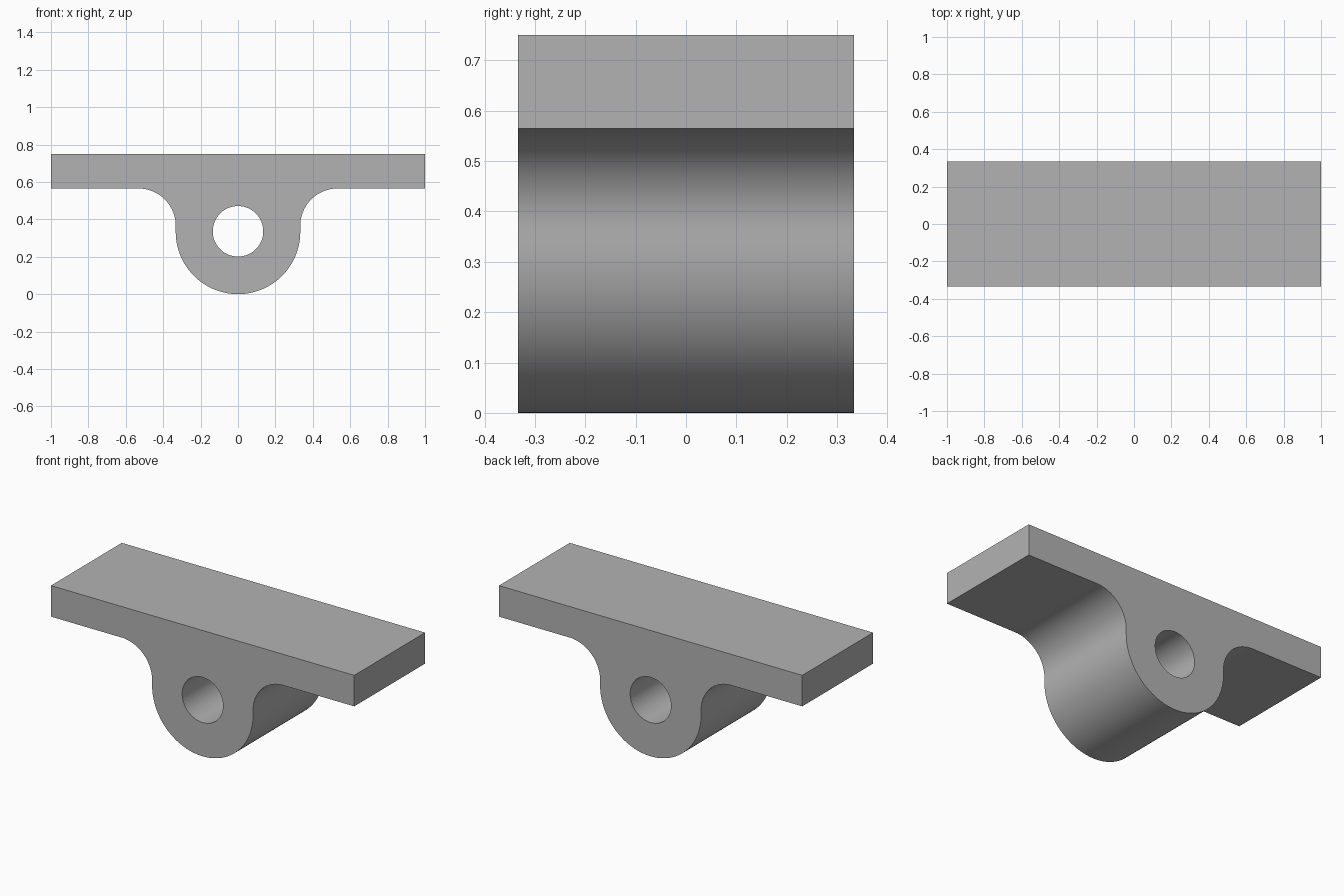
import bpy
import bmesh
from math import cos, sin, pi, radians
from mathutils import Vector

cube = bpy.data.objects.get("Cube")
if cube:
    bpy.data.objects.remove(cube, do_unlink=True)

DEPTH = 0.667
TOP, PLATE_BOTTOM = 0.75, 0.565
BOSS_R, HOLE_R, FILLET_R = 0.333, 0.135, 0.2


def arc(cx, cz, r, start, end, steps):
    """Points along an arc in the front plane, angles in degrees."""
    angles = [radians(start + (end - start) * i / steps) for i in range(steps + 1)]
    return [(cx + r * cos(a), cz + r * sin(a)) for a in angles]


# Right half of the outline: plate end, fillet, then round boss down to its lowest point
half = [(1, TOP), (1, PLATE_BOTTOM)]
half += arc(BOSS_R + FILLET_R, PLATE_BOTTOM - FILLET_R, FILLET_R, 90, 180, 24)
half += arc(0, BOSS_R, BOSS_R, 0, -90, 36)
outline = half + [(-x, z) for x, z in reversed(half[:-1])]
hole = arc(0, BOSS_R + 0.003, HOLE_R, 0, 360, 64)[:-1]

# Fill the outline around the hole and extrude it through the depth
bm = bmesh.new()
edges = []
for loop in (outline, hole):
    verts = [bm.verts.new((x, -DEPTH / 2, z)) for x, z in loop]
    edges += [bm.edges.new((v, verts[i - 1])) for i, v in enumerate(verts)]
bmesh.ops.triangle_fill(bm, edges=edges, use_beauty=True, normal=Vector((0, -1, 0)))
front = bm.faces[:]
back = bmesh.ops.extrude_face_region(bm, geom=front, use_keep_orig=True)
moved = [g for g in back["geom"] if isinstance(g, bmesh.types.BMVert)]
bmesh.ops.translate(bm, verts=moved, vec=(0, DEPTH, 0))
bmesh.ops.recalc_face_normals(bm, faces=bm.faces[:])

mesh = bpy.data.meshes.new("mounting_bracket")
bm.to_mesh(mesh)
bm.free()
bracket = bpy.data.objects.new("mounting_bracket", mesh)
bpy.context.collection.objects.link(bracket)

# Plain grey finish
grey = bpy.data.materials.new("plain_grey")
grey.use_nodes = True
colour = (0.45, 0.45, 0.45, 1)
grey.diffuse_color = colour
grey.node_tree.nodes["Principled BSDF"].inputs["Base Color"].default_value = colour
mesh.materials.append(grey)

# Smooth curved walls with crisp cap edges
bpy.ops.object.select_all(action="DESELECT")
bracket.select_set(True)
bpy.context.view_layer.objects.active = bracket
bpy.ops.object.shade_smooth_by_angle(angle=radians(30))
